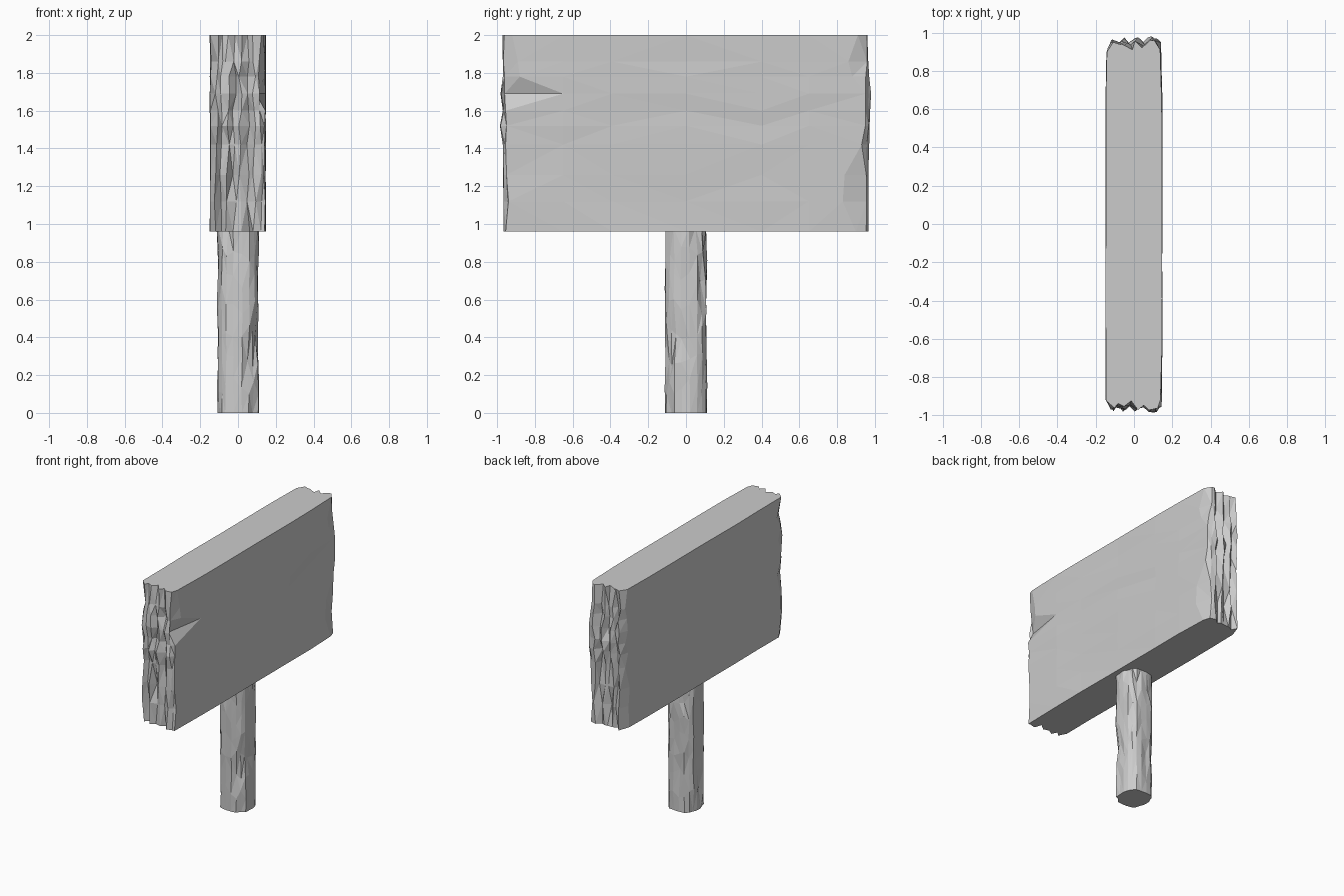
import bpy, bmesh, random

if "Cube" in bpy.data.objects:
    bpy.data.objects.remove(bpy.data.objects["Cube"])

random.seed(11)


def loft(name, rings):
    """Skin closed rings of equal length, cap both ends, flat triangular facets."""
    bm = bmesh.new()
    rows = [[bm.verts.new(p) for p in ring] for ring in rings]
    n = len(rows[0])
    sides = []
    for a, b in zip(rows, rows[1:]):
        for i in range(n):
            j = (i + 1) % n
            sides.append(bm.faces.new((a[i], a[j], b[j], b[i])))
    bm.faces.new(rows[0][::-1])
    bm.faces.new(rows[-1])
    bmesh.ops.triangulate(bm, faces=sides, quad_method='SHORT_EDGE')
    bmesh.ops.recalc_face_normals(bm, faces=bm.faces)
    me = bpy.data.meshes.new(name)
    bm.to_mesh(me)
    bm.free()
    ob = bpy.data.objects.new(name, me)
    bpy.context.collection.objects.link(ob)
    return ob


def jit(a):
    return random.uniform(-a, a)


# Board: height, right-face edge y at each end, splintered tip y at each end
rows = [
    (0.96, -0.955, 0.90, -0.965, 0.965),
    (1.12, -0.940, 0.83, -0.965, 0.965),
    (1.26, -0.950, 0.84, -0.970, 0.965),
    (1.42, -0.955, 0.93, -0.970, 0.970),
    (1.52, -0.950, 0.95, -0.985, 0.972),
    (1.60, -0.955, 0.95, -0.970, 0.975),
    (1.69, -0.960, 0.95, -0.982, 0.980),
    (1.78, -0.880, 0.88, -0.970, 0.970),
    (1.86, -0.890, 0.86, -0.970, 0.965),
    (2.00, -0.920, 0.91, -0.972, 0.960),
]
strips = [0.118, 0.085, 0.05, 0.012, -0.02, -0.055, -0.085, -0.115]
face_y = [-0.65, -0.39, 0.0, 0.4, 0.65]


def splintered_end(z, tip, sign):
    """Ragged grain across one end, ordered from +x to -x."""
    pts = []
    for k, x in enumerate(strips):
        depth = random.uniform(0.02, 0.055) if k in (2, 4, 6) else random.uniform(0, 0.022)
        if k == 1:
            depth = 0
        pts.append((x + jit(0.012), tip - sign * depth, z))
    return pts


rings = []
for z, near, far, tip_n, tip_f in rows:
    gouge = z == 1.69
    ring = [(0.095 if gouge else 0.141 + jit(0.004), near, z)]
    ring += [(0.146 + jit(0.003), y, z) for y in face_y]
    ring += [(0.140 + jit(0.004), far, z)]
    ring += splintered_end(z, tip_f, 1)
    ring += [(-0.140 + jit(0.005), 0.90 + jit(0.03), z)]
    ring += [(-0.147 + jit(0.003), y, z) for y in face_y[::-1]]
    ring += [(-0.147 + jit(0.003), -0.90 + jit(0.035), z)]
    ring += splintered_end(z, tip_n, -1)[::-1]
    rings.append(ring)
loft("sign_board", rings)

# Post: square with cut corners and shallow vertical splits
quarter = [(0.106, -0.065), (0.110, -0.025), (0.110, 0.02), (0.106, 0.06), (0.088, 0.088)]
outline = []
for q in range(4):
    for x, y in quarter:
        for _ in range(q):
            x, y = -y, x
        outline.append((x, y))

rings = []
for i in range(8):
    z = 0.98 * i / 7
    ring = []
    for k, (x, y) in enumerate(outline):
        inset = random.uniform(0.84, 0.95) if random.random() < 0.2 else random.uniform(0.97, 1.0)
        dz = 0 if i in (0, 7) else jit(0.045)
        ring.append((x * inset + jit(0.004), y * inset + jit(0.004), z + dz))
    rings.append(ring)
loft("sign_post", rings)
